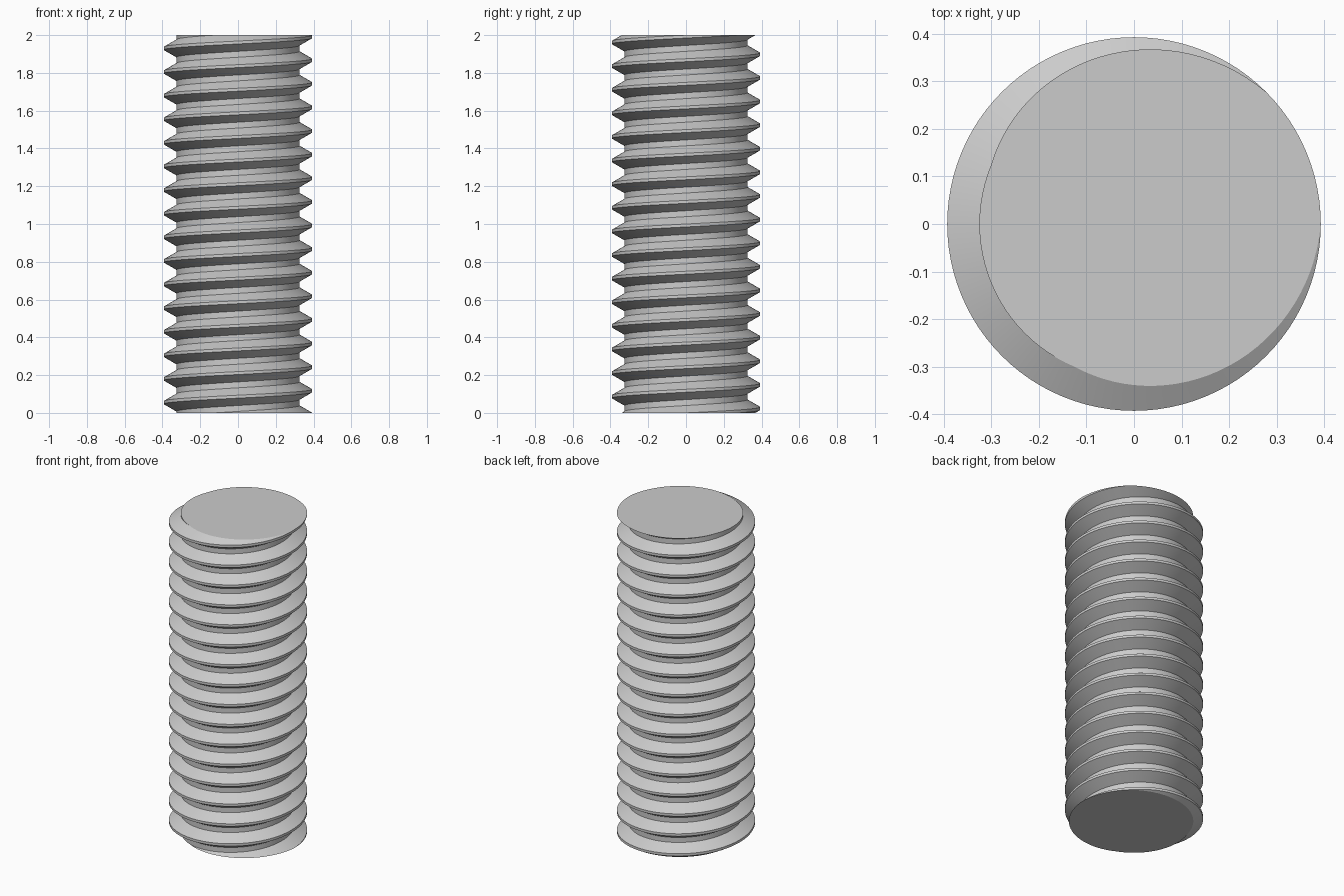
import bpy
import bmesh
from math import cos, sin, pi, radians

if "Cube" in bpy.data.objects:
    bpy.data.objects.remove(bpy.data.objects["Cube"], do_unlink=True)

# Thread dimensions
HEIGHT = 2.0
PITCH = HEIGHT / 16
MAJOR = 0.393
MINOR = MAJOR - 0.5413 * PITCH
STEPS = 96            # divisions per turn
FIRST, LAST = -2, 18  # turns, trimmed to length below

# One pitch of the thread: radius and height as a fraction of the pitch
PROFILE = [(MINOR, -11 / 16), (MINOR, -7 / 16), (MAJOR, -1 / 8), (MAJOR, 0)]

steel = bpy.data.materials.new("steel grey")
steel.use_nodes = True
grey = (0.6, 0.6, 0.6, 1)
steel.diffuse_color = grey
steel.node_tree.nodes["Principled BSDF"].inputs["Base Color"].default_value = grey

# Sweep the profile along the helix
bm = bmesh.new()
sections = []
for s in range(FIRST * STEPS, LAST * STEPS + 1):
    a = 2 * pi * s / STEPS
    sections.append([bm.verts.new((r * cos(a), r * sin(a), PITCH * (s / STEPS + u)))
                     for r, u in PROFILE])

for i in range(len(sections) - 1):
    here, after = list(sections[i]), list(sections[i + 1])
    # Close the upper flank onto the root of the next turn
    if i + STEPS + 1 < len(sections):
        here.append(sections[i + STEPS][0])
        after.append(sections[i + STEPS + 1][0])
    for k in range(len(here) - 1):
        bm.faces.new((here[k], after[k], after[k + 1], here[k + 1]))

# Cut both ends flat and cap them
for z, direction in ((0, -1), (HEIGHT, 1)):
    bmesh.ops.bisect_plane(bm, geom=bm.verts[:] + bm.edges[:] + bm.faces[:], dist=1e-5,
                           plane_co=(0, 0, z), plane_no=(0, 0, direction),
                           clear_outer=True)
bmesh.ops.remove_doubles(bm, verts=bm.verts[:], dist=1e-5)
bmesh.ops.holes_fill(bm, edges=[e for e in bm.edges if e.is_boundary], sides=0)
bmesh.ops.recalc_face_normals(bm, faces=bm.faces[:])

mesh = bpy.data.meshes.new("threaded_rod")
bm.to_mesh(mesh)
bm.free()
mesh.materials.append(steel)
rod = bpy.data.objects.new("threaded_rod", mesh)
bpy.context.collection.objects.link(rod)

# Smooth flanks with crisp thread edges
bpy.context.view_layer.objects.active = rod
rod.select_set(True)
bpy.ops.object.shade_smooth_by_angle(angle=radians(25))
